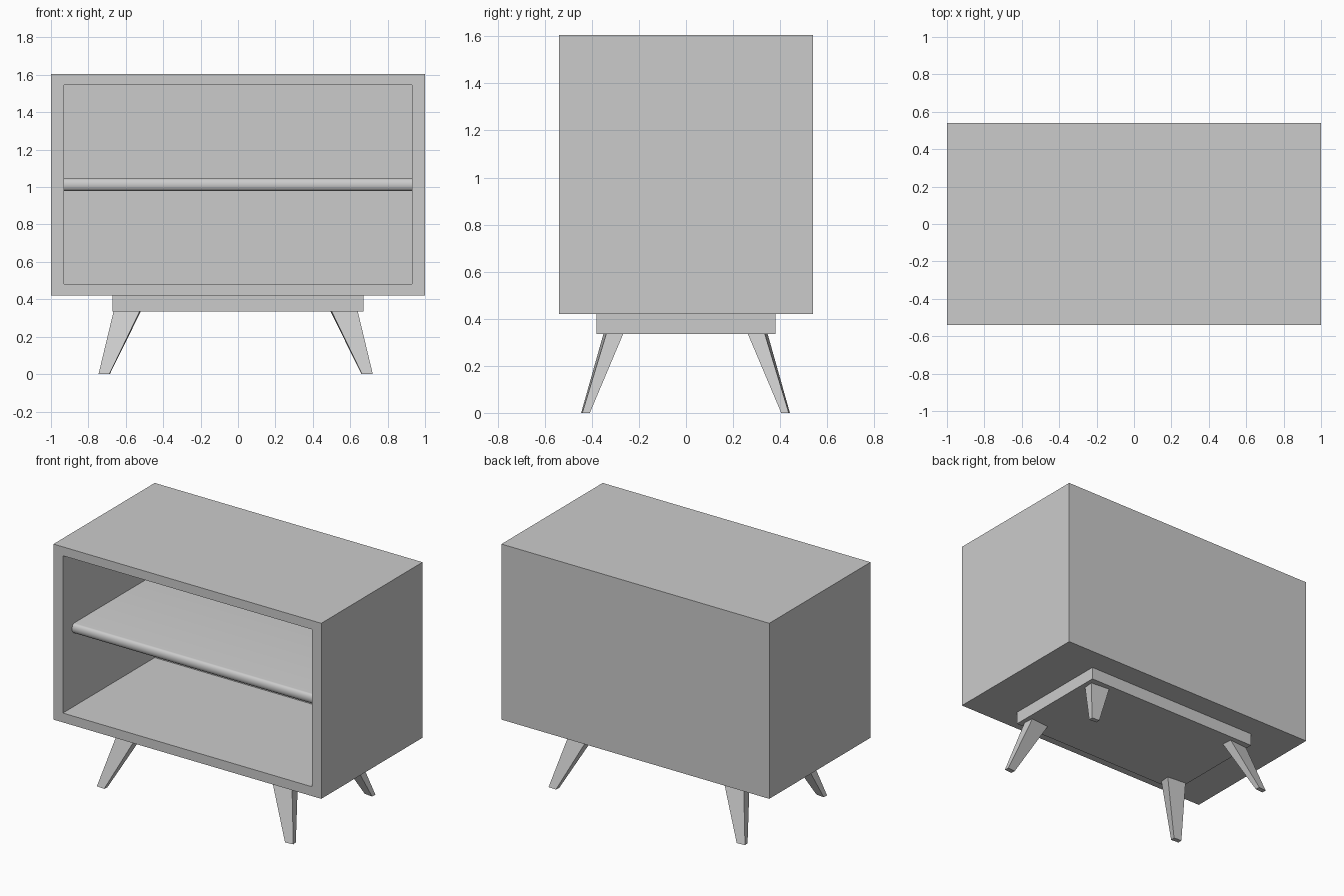
import bpy, bmesh, math
from mathutils import Matrix, Vector

default = bpy.data.objects.get("Cube")
if default:
    bpy.data.objects.remove(default, do_unlink=True)

# Single grey finish
GREY = (0.6, 0.6, 0.6, 1.0)
mat = bpy.data.materials.new("light grey")
mat.use_nodes = True
mat.diffuse_color = GREY
mat.node_tree.nodes["Principled BSDF"].inputs["Base Color"].default_value = GREY


def finish(bm, name):
    bmesh.ops.recalc_face_normals(bm, faces=bm.faces)
    mesh = bpy.data.meshes.new(name)
    bm.to_mesh(mesh)
    bm.free()
    mesh.materials.append(mat)
    obj = bpy.data.objects.new(name, mesh)
    bpy.context.collection.objects.link(obj)
    return obj


def box(x, y, z0, z1):
    """Centred box with half sizes x and y between two heights."""
    bm = bmesh.new()
    bmesh.ops.create_cube(bm, size=2)
    for v in bm.verts:
        v.co = Vector((v.co.x * x, v.co.y * y, z1 if v.co.z > 0 else z0))
    return bm


# Cabinet: the front face is inset and pushed back into a deep recess
bm = box(1.0, 0.54, 0.42, 1.605)
front = min(bm.faces, key=lambda f: f.calc_center_median().y)
bmesh.ops.inset_region(bm, faces=[front], thickness=0.065)
for v in front.verts:
    v.co.x = math.copysign(0.93, v.co.x)
    v.co.z = 0.483 if v.co.z < 1 else 1.545
back = bmesh.ops.extrude_discrete_faces(bm, faces=[front])["faces"][0]
bmesh.ops.translate(bm, verts=back.verts, vec=(0, 0.98, 0))
finish(bm, "cabinet")

# Shelf: half-rounded front edge swept across the opening
bm = bmesh.new()
mid, half = 1.0125, 0.0325
arc = [math.pi * i / 12 for i in range(13)]
profile = [(-0.42 - 0.022 * math.sin(a), mid + half * math.cos(a)) for a in arc]
profile += [(0.44, mid - half), (0.44, mid + half)]
end = bm.faces.new([bm.verts.new((-0.93, y, z)) for y, z in profile])
swept = bmesh.ops.extrude_face_region(bm, geom=[end])["geom"]
bmesh.ops.translate(bm, verts=[g for g in swept if isinstance(g, bmesh.types.BMVert)],
                    vec=(1.86, 0, 0))
shelf = finish(bm, "shelf")
bpy.context.view_layer.objects.active = shelf
shelf.select_set(True)
bpy.ops.object.shade_smooth_by_angle(angle=math.radians(40))
shelf.select_set(False)

# Plinth slab under the cabinet
finish(box(0.67, 0.38, 0.335, 0.42), "plinth")


# Splayed, tapered legs, each turned slightly on its axis
def leg(name, sx, sy):
    bm = box(1, 1, 0, 0.335)
    turn = Matrix.Rotation(math.radians(5) * sx * -sy, 3, "Z")
    for v in bm.verts:
        top = v.co.z > 0.1
        w, d = (0.07, 0.036) if top else (0.029, 0.016)
        cx, cy = (0.58, 0.307) if top else (0.703, 0.425)
        v.co = turn @ Vector((v.co.x * w, v.co.y * d, v.co.z))
        v.co += Vector((sx * cx - 0.0125, sy * cy - 0.002, 0))
    finish(bm, name)


for side, sx in (("left", 1), ("right", -1)):
    for end_name, sy in (("front", -1), ("back", 1)):
        leg(f"{end_name}_{side}_leg", sx, sy)
